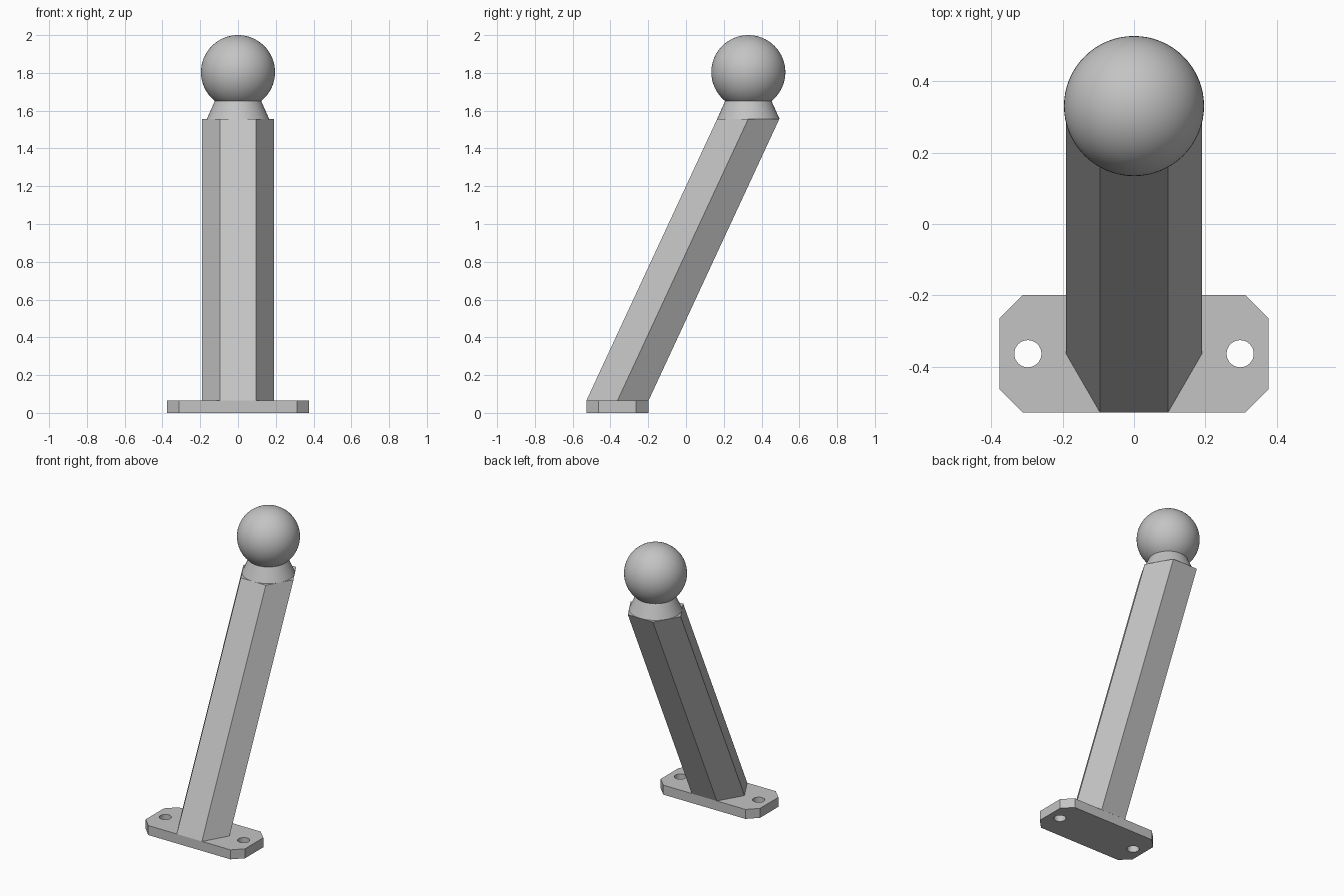
import bpy, bmesh, math
from mathutils import Vector

cube = bpy.data.objects.get("Cube")
if cube:
    bpy.data.objects.remove(cube, do_unlink=True)

BASE_Y, TOP_Y = -0.363, 0.33      # centre of the post at foot and head
PLATE_Z, POST_Z = 0.065, 1.557

grey = bpy.data.materials.new("light grey")
grey.use_nodes = True
colour = (0.55, 0.55, 0.55, 1)
grey.diffuse_color = colour
grey.node_tree.nodes["Principled BSDF"].inputs["Base Color"].default_value = colour


def finish(name, bm, smooth=False):
    bmesh.ops.recalc_face_normals(bm, faces=bm.faces)
    mesh = bpy.data.meshes.new(name)
    bm.to_mesh(mesh)
    bm.free()
    mesh.materials.append(grey)
    ob = bpy.data.objects.new(name, mesh)
    bpy.context.collection.objects.link(ob)
    if smooth:
        bpy.ops.object.select_all(action='DESELECT')
        ob.select_set(True)
        bpy.context.view_layer.objects.active = ob
        bpy.ops.object.shade_smooth_by_angle(angle=math.radians(30))
    return ob


def circle(cx, cy, r, n):
    return [(cx + r * math.cos(math.tau * i / n), cy + r * math.sin(math.tau * i / n))
            for i in range(n)]


def add_loop(bm, points):
    verts = [bm.verts.new((x, y, 0)) for x, y in points]
    return [bm.edges.new((v, verts[(i + 1) % len(verts)])) for i, v in enumerate(verts)]


# Foot plate: chamfered rectangle with two bolt holes
hx, hy, cut = 0.377, 0.164, 0.065
outline = []
for sx, sy in ((1, 1), (-1, 1), (-1, -1), (1, -1)):
    corner = [(sx * hx, BASE_Y + sy * (hy - cut)), (sx * (hx - cut), BASE_Y + sy * hy)]
    outline += corner if sx * sy > 0 else corner[::-1]
bm = bmesh.new()
edges = add_loop(bm, outline)
for side in (1, -1):
    edges += add_loop(bm, circle(side * 0.297, BASE_Y, 0.038, 32))
bmesh.ops.triangle_fill(bm, edges=edges, use_beauty=True, normal=(0, 0, 1))
ext = bmesh.ops.extrude_face_region(bm, geom=bm.faces[:], use_keep_orig=True)
top = [g for g in ext["geom"] if isinstance(g, bmesh.types.BMVert)]
bmesh.ops.translate(bm, verts=top, vec=(0, 0, PLATE_Z))
finish("foot_plate", bm, smooth=True)

# Leaning hexagonal post with level ends
bm = bmesh.new()
add_loop(bm, circle(0, BASE_Y, 0.19, 6))
foot = bm.faces.new(bm.verts[:])
bmesh.ops.translate(bm, verts=bm.verts[:], vec=(0, 0, PLATE_Z))
ext = bmesh.ops.extrude_face_region(bm, geom=[foot], use_keep_orig=True)
top = [g for g in ext["geom"] if isinstance(g, bmesh.types.BMVert)]
bmesh.ops.translate(bm, verts=top, vec=Vector((0, TOP_Y - BASE_Y, POST_Z - PLATE_Z)))
finish("post", bm)

# Tapered neck
neck_height = 0.1
bm = bmesh.new()
bmesh.ops.create_cone(bm, cap_ends=True, segments=64, radius1=0.165, radius2=0.12,
                      depth=neck_height)
finish("neck", bm, smooth=True).location = (0, TOP_Y, POST_Z + neck_height / 2)

# Ball head
bm = bmesh.new()
bmesh.ops.create_uvsphere(bm, u_segments=64, v_segments=32, radius=0.196)
finish("ball", bm, smooth=True).location = (0, TOP_Y, 1.804)
